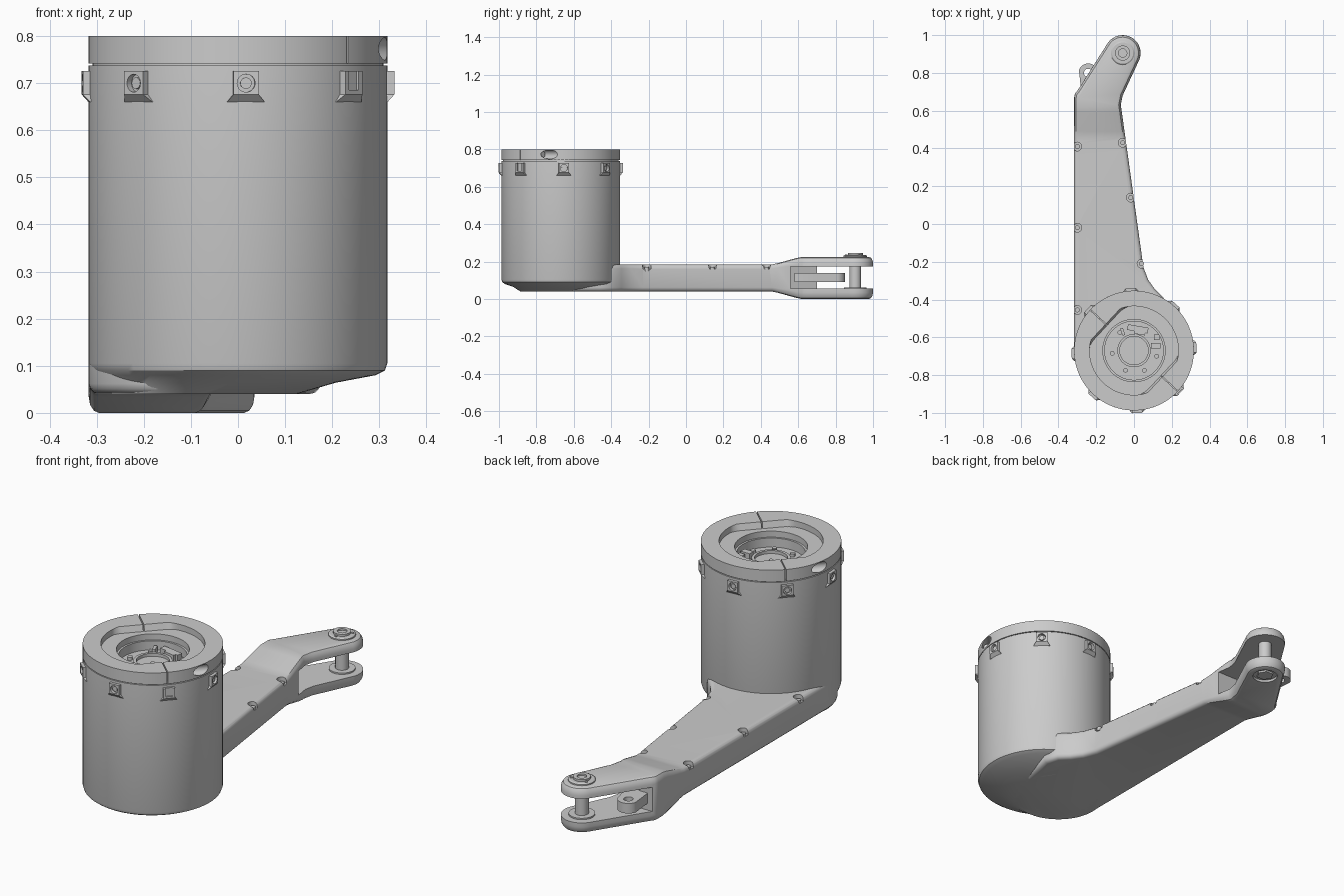
import bpy, bmesh, math
from mathutils import Matrix, Vector

if "Cube" in bpy.data.objects:
    bpy.data.objects.remove(bpy.data.objects["Cube"])

CY = -0.67          # centre of the drum in y
PIN = (-0.06, 0.905)


def finish(name, bm):
    bmesh.ops.recalc_face_normals(bm, faces=bm.faces)
    me = bpy.data.meshes.new(name)
    bm.to_mesh(me)
    bm.free()
    ob = bpy.data.objects.new(name, me)
    bpy.context.collection.objects.link(ob)
    return ob


def loft_bm(rings):
    """Join equal-length loops of points and cap both ends."""
    bm = bmesh.new()
    loops = [[bm.verts.new(p) for p in r] for r in rings]
    n = len(loops[0])
    for a, b in zip(loops, loops[1:]):
        for i in range(n):
            j = (i + 1) % n
            bm.faces.new((a[i], a[j], b[j], b[i]))
    bm.faces.new(loops[0][::-1])
    bm.faces.new(loops[-1])
    return bm


def loft(name, rings):
    return finish(name, loft_bm(rings))


def arc(cx, cy, r, a0, a1, n):
    return [(cx + r * math.cos(math.radians(a0 + (a1 - a0) * i / n)),
             cy + r * math.sin(math.radians(a0 + (a1 - a0) * i / n))) for i in range(n + 1)]


def circle(cx, cy, r, n=96):
    return arc(cx, cy, r, 0, 360, n)[:-1]


def prism(name, pts, z0, z1):
    return loft(name, [[(x, y, z) for x, y in pts] for z in (z0, z1)])


def rod(name, p0, p1, r, n=32):
    p0, p1 = Vector(p0), Vector(p1)
    ob = prism(name, circle(0, 0, r, n), 0, (p1 - p0).length)
    rot = (p1 - p0).to_track_quat('Z', 'Y').to_matrix().to_4x4()
    ob.data.transform(Matrix.Translation(p0) @ rot)
    return ob


def block(name, x, y, w, d, z0, z1, ang=0):
    ob = prism(name, [(-w / 2, -d / 2), (w / 2, -d / 2), (w / 2, d / 2), (-w / 2, d / 2)], z0, z1)
    ob.data.transform(Matrix.Translation((x, y, 0)) @ Matrix.Rotation(math.radians(ang), 4, 'Z'))
    return ob


def cut(ob, cutter):
    m = ob.modifiers.new("cut", 'BOOLEAN')
    m.operation, m.solver, m.object = 'DIFFERENCE', 'EXACT', cutter
    bpy.context.view_layer.objects.active = ob
    bpy.ops.object.modifier_apply(modifier=m.name)
    bpy.data.objects.remove(cutter)


def inset(pts, d):
    out = []
    for i, p in enumerate(pts):
        a, b = Vector(pts[i - 1]), Vector(pts[(i + 1) % len(pts)])
        p = Vector(p)
        e, f = (p - a).normalized(), (b - p).normalized()
        n = (Vector((-e.y, e.x)) + Vector((-f.y, f.x))).normalized()
        out.append(p + n * d / max(0.5, n.dot(Vector((-e.y, e.x)))))
    return out


# Drum: offset rings make the sloping underside, then wall, groove and socket
drum = [(-.09, .215, .04), (-.045, .252, .064), (-.005, .297, .08), (0, .312, .09), (0, .317, .105),
        (0, .317, .738), (0, .309, .738), (0, .309, .746), (0, .25, .746), (0, .25, .77), (0, .165, .77),
        (0, .165, .74), (0, .155, .74), (0, .155, .695), (0, .088, .695), (0, .088, .715),
        (0, .075, .715), (0, .075, .70), (0, .01, .70), (0, .01, .705)]
loft("drum", [[(x, y, z) for x, y in circle(c, CY, r)] for c, r, z in drum])

# Clamp collar: round outside, flat-sided inside, split and bolted on two sides
SPLIT = math.radians(137)


def collar_loop(r, flat, z):
    loop = []
    for i in range(128):
        t = 2 * math.pi * i / 128
        q = min(r, flat / max(.01, abs(math.cos(t - SPLIT))))
        loop.append((q * math.cos(t), CY + q * math.sin(t), z))
    return loop


bm = bmesh.new()
rings = [collar_loop(.317, 9, .742), collar_loop(.317, 9, .80),
         collar_loop(.235, .205, .80), collar_loop(.235, .185, .742)]
loops = [[bm.verts.new(p) for p in r] for r in rings]
for k in range(4):
    a, b = loops[k], loops[(k + 1) % 4]
    for i in range(128):
        j = (i + 1) % 128
        bm.faces.new((a[i], a[j], b[j], b[i]))
collar = finish("clamp_collar", bm)
cut(collar, block("split_cutter", 0, CY, .8, .005, .70, .85, 137))
along = Vector((math.cos(SPLIT), math.sin(SPLIT), 0))
across = Vector((-along.y, along.x, 0))
for s in (1, -1):
    base = Vector((0, CY, .773)) + along * .267 * s
    cut(collar, rod("bolt_cutter", base + across * .09 * s, base + across * .4 * s, .024))
    rod("clamp_bolt", base + across * .07 * s, base + across * .12 * s, .017, 24)

# Parts inside the socket
for x, y, w, d, a in [(.02, -.555, .11, .03, -10), (.03, -.575, .06, .02, -10), (.12, -.60, .03, .03, 0),
                      (.115, -.645, .05, .03, 0), (-.06, -.57, .015, .04, 20)]:
    block("socket_block", x, y, w, d, .69, .725, a)
for x, y in [(-.115, -.685), (.055, -.775), (-.045, -.775), (.12, -.70), (-.075, -.575)]:
    rod("socket_screw", (x, y, .69), (x, y, .71), .012, 16)

# Eight screw lugs around the drum
for k in range(8):
    lug = loft("screw_lug", [[(.29, -w, z), (r, -w, z), (r, w, z), (.29, w, z)]
                             for z, w, r in [(.66, .04, .316), (.676, .027, .331), (.726, .027, .331)]])
    if k == 7:
        cut(lug, block("notch_cutter", .345, .0, .04, .03, .685, .75))
    else:
        cut(lug, rod("lug_cutter", (.305, 0, .70), (.36, 0, .70), .019))
    head = rod("lug_screw", (.30, 0, .70), (.324, 0, .70), .012, 20)
    turn = Matrix.Translation((0, CY, 0)) @ Matrix.Rotation(math.radians(3 + 45 * k), 4, 'Z')
    lug.data.transform(turn)
    head.data.transform(turn)

# Arm: rounded plan outline, thickened towards the fork
outline = (arc(*PIN, .095, -22, 148, 20) + [(-.30, .705), (-.313, .69), (-.317, .67)]
           + arc(-.09, CY, .227, 180, 360, 32)
           + [(.155, -.55), (.175, -.46), (.155, -.388), (.11, -.345), (.075, -.295), (.05, -.23),
              (-.064, .59), (-.07, .63), (-.06, .68)])
steps = [(.022, .04), (.011, .043), (.003, .051), (0, .062), (0, .163), (.003, .174), (.011, .182), (.022, .185)]
bm = loft_bm([[(p[0], p[1], z) for p in inset(outline, d)] for d, z in steps])
for y in (.46, .49, .59, .62):
    bmesh.ops.bisect_plane(bm, geom=bm.verts[:] + bm.edges[:] + bm.faces[:],
                           plane_co=(0, y, 0), plane_no=(0, 1, 0))
for v in bm.verts:
    s = min(1, max(0, (v.co.y - .46) / .16))
    s = .35 * s * s * (3 - 2 * s) + .65 * s
    v.co.z += s * .04 * (v.co.z - .1125) / .0725
arm = finish("arm", bm)
cut(arm, prism("slot_cutter", [(-.5, .70), (-.23, .70), (-.17, .56), (.3, .56), (.3, 1.1), (-.5, 1.1)], .055, .175))
cut(arm, prism("recess_cutter", circle(*PIN, .058, 32), -.05, .012))
for x, y in [(-.30, .41), (-.30, -.02), (-.30, -.455), (-.06, .43), (-.017, .14), (.04, -.21)]:
    cut(arm, prism("screw_cutter", circle(x, y, .023, 24), .16, .3))
    rod("arm_screw", (x, y, .15), (x, y, .17), .013, 16)

# Fork pin with its head, and nut underneath
rod("fork_pin", (*PIN, .005), (*PIN, .23), .031)
loft("pin_head", [[(x, y, z) for x, y in circle(*PIN, r, 40)]
                  for r, z in [(.062, .22), (.062, .231), (.056, .235), (.04, .235), (.04, .245), (.022, .245), (.022, .237)]])
prism("pin_nut", circle(*PIN, .04, 6), .003, .05)
rod("pin_washer", (*PIN, .05), (*PIN, .062), .06, 40)
for a in range(3):
    t = math.radians(30 + 120 * a)
    x, y = PIN[0] + .048 * math.cos(t), PIN[1] + .048 * math.sin(t)
    rod("head_dot", (x, y, .23), (x, y, .239), .006, 12)

# Pierced ear beside the fork
ear = prism("fork_ear", arc(-.243, .80, .05, 0, 165, 20) + [(-.275, .66), (-.15, .58), (-.16, .70)], .09, .14)
cut(ear, prism("ear_cutter", circle(-.243, .80, .022, 24), 0, .3))

# Smooth shading with sharp edges kept
for ob in bpy.context.collection.objects:
    ob.select_set(True)
    bpy.context.view_layer.objects.active = ob
bpy.ops.object.shade_smooth_by_angle(angle=math.radians(30))
